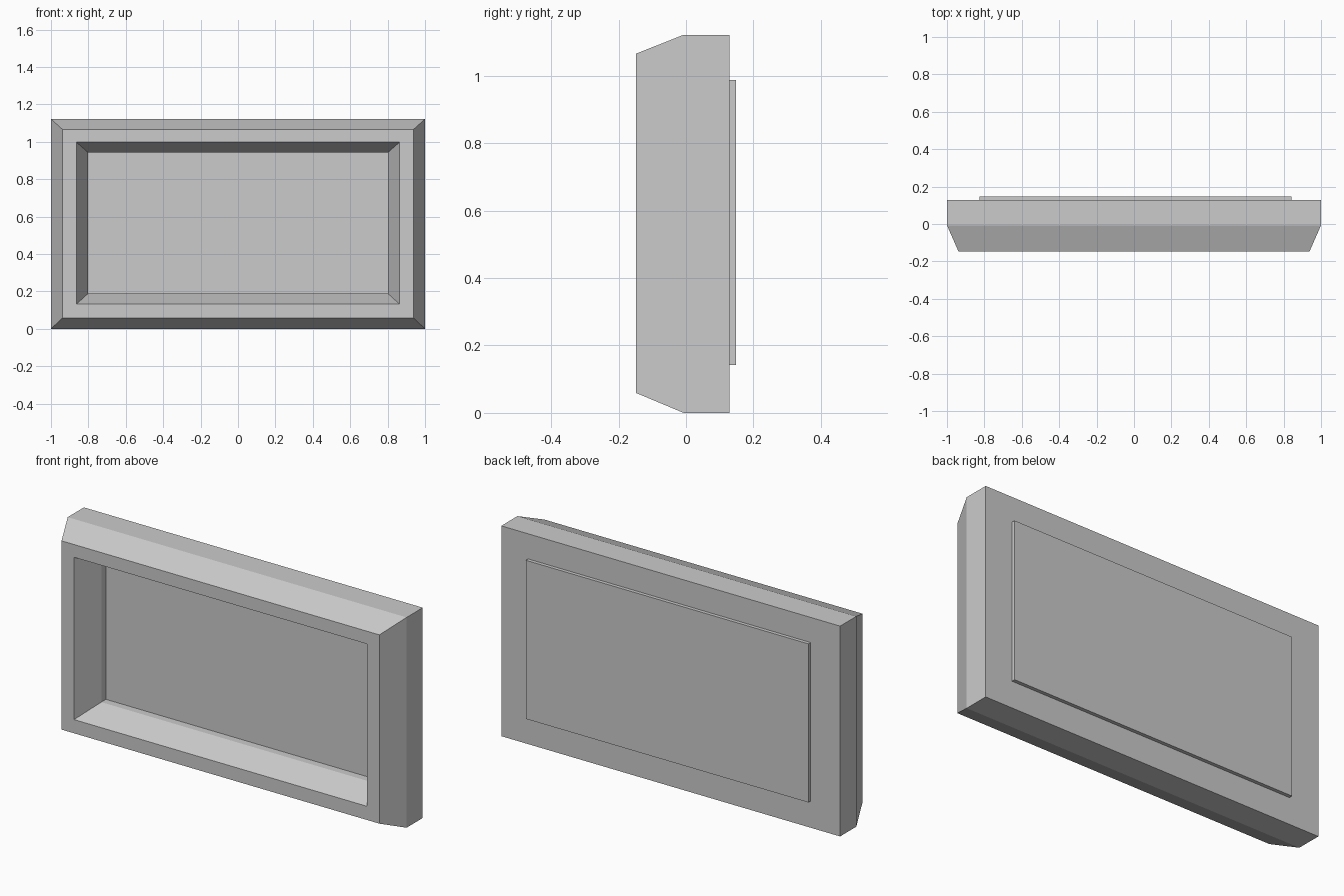
import bpy, bmesh

if "Cube" in bpy.data.objects:
    bpy.data.objects.remove(bpy.data.objects["Cube"])


def make_object(name, bm):
    bmesh.ops.recalc_face_normals(bm, faces=bm.faces)
    mesh = bpy.data.meshes.new(name)
    bm.to_mesh(mesh)
    bm.free()
    obj = bpy.data.objects.new(name, mesh)
    bpy.context.collection.objects.link(obj)
    return obj


def ring(bm, x0, x1, z0, z1, y):
    return [bm.verts.new((x, y, z)) for x, z in ((x0, z0), (x1, z0), (x1, z1), (x0, z1))]


def bridge(bm, a, b):
    for i in range(4):
        j = (i + 1) % 4
        bm.faces.new((a[i], a[j], b[j], b[i]))


FRONT, MID, BACK, PANEL_BACK = -0.148, -0.007, 0.129, 0.148

# Mitred frame: cross-section as (half width, bottom, top, depth), looped closed
profile = [
    (1.0, 0.0, 1.122, BACK),
    (1.0, 0.0, 1.122, MID),
    (0.938, 0.059, 1.066, FRONT),
    (0.864, 0.132, 0.998, FRONT),
    (0.802, 0.188, 0.943, MID),
    (0.802, 0.188, 0.943, BACK),
]
bm = bmesh.new()
rings = [ring(bm, -w, w, z0, z1, y) for w, z0, z1, y in profile]
for k, r in enumerate(rings):
    bridge(bm, r, rings[(k + 1) % len(rings)])
make_object("frame", bm)

# Flat panel set into the frame, slightly proud of the back
bm = bmesh.new()
front = ring(bm, -0.826, 0.842, 0.142, 0.988, 0.032)
back = ring(bm, -0.826, 0.842, 0.142, 0.988, PANEL_BACK)
bridge(bm, front, back)
bm.faces.new(front)
bm.faces.new(back)
make_object("back_panel", bm)
